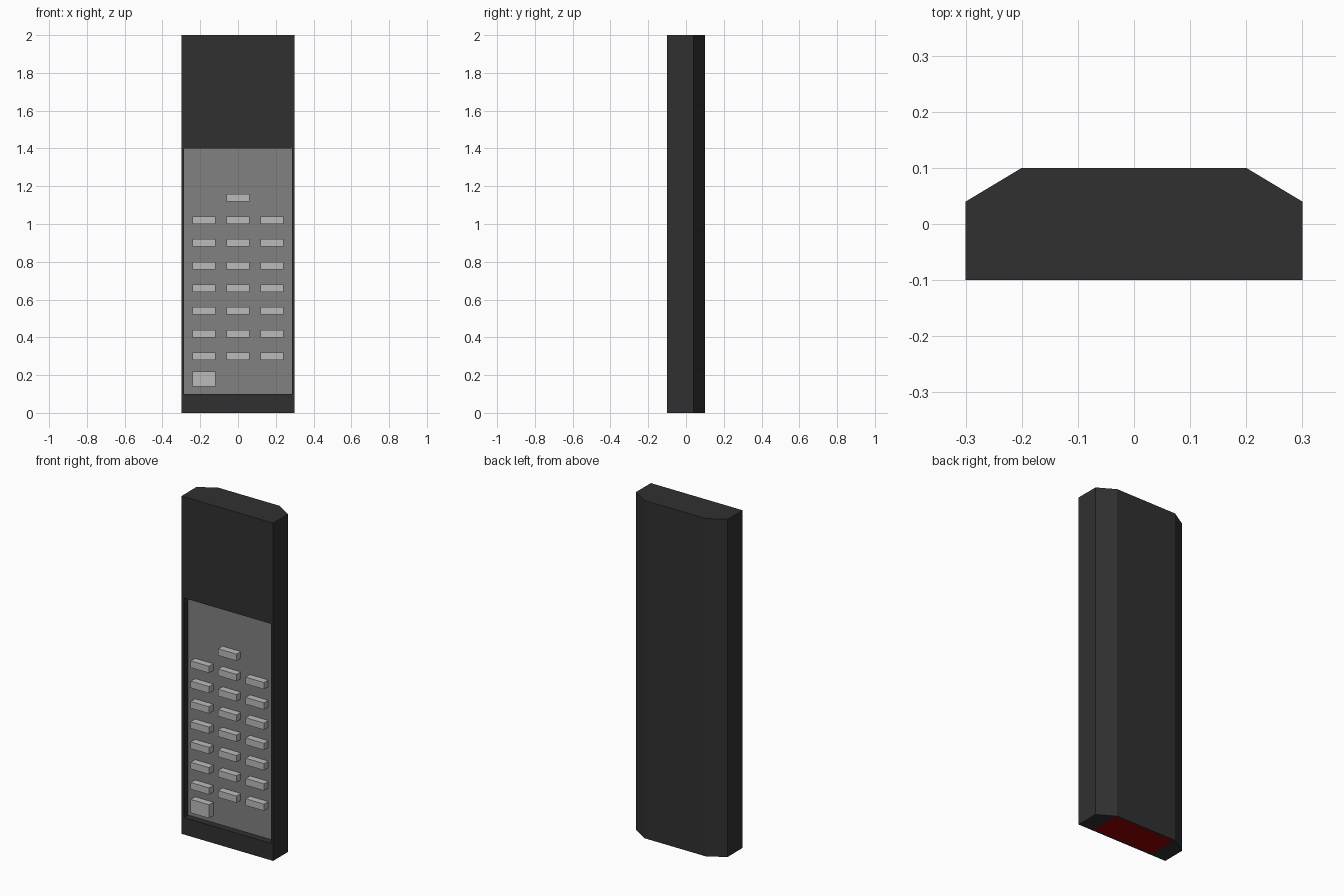
import bpy, bmesh

if "Cube" in bpy.data.objects:
    bpy.data.objects.remove(bpy.data.objects["Cube"])

def paint(obj, name, rgb):
    m = bpy.data.materials.get(name) or bpy.data.materials.new(name)
    m.diffuse_color = (*rgb, 1)
    m.use_nodes = True
    m.node_tree.nodes["Principled BSDF"].inputs["Base Color"].default_value = m.diffuse_color
    obj.data.materials.append(m)

def box(name, lo, hi):
    bm = bmesh.new()
    bmesh.ops.create_cube(bm, size=1)
    for v in bm.verts:
        v.co = [lo[i] + (v.co[i] + 0.5) * (hi[i] - lo[i]) for i in range(3)]
    me = bpy.data.meshes.new(name)
    bm.to_mesh(me)
    bm.free()
    obj = bpy.data.objects.new(name, me)
    bpy.context.collection.objects.link(obj)
    return obj

def cut(target, cutter):
    cutter.hide_render = True
    cutter.hide_viewport = True
    mod = target.modifiers.new(cutter.name, 'BOOLEAN')
    mod.operation = 'DIFFERENCE'
    mod.solver = 'EXACT'
    mod.object = cutter

# Body: bevelled-back profile extruded upwards
profile = [(-0.3, -0.1), (0.3, -0.1), (0.3, 0.04), (0.2, 0.1), (-0.2, 0.1), (-0.3, 0.04)]
bm = bmesh.new()
face = bm.faces.new([bm.verts.new((x, y, 0)) for x, y in profile])
ext = bmesh.ops.extrude_face_region(bm, geom=[face])
bmesh.ops.translate(bm, vec=(0, 0, 2),
                    verts=[g for g in ext['geom'] if isinstance(g, bmesh.types.BMVert)])
bmesh.ops.recalc_face_normals(bm, faces=bm.faces)
me = bpy.data.meshes.new("body")
bm.to_mesh(me)
bm.free()
body = bpy.data.objects.new("body", me)
bpy.context.collection.objects.link(body)
paint(body, "black_plastic", (0.03, 0.03, 0.03))

# Recesses for the keypad and the bottom window
cut(body, box("keypad_cutter", (-0.285, -0.2, 0.1), (0.285, -0.055, 1.4)))
cut(body, box("window_cutter", (-0.2, -0.09, -0.1), (0.2, 0.09, 0.01)))

# Keypad panel on the recess floor
panel = box("keypad_panel", (-0.285, -0.06, 0.1), (0.285, -0.055, 1.4))
paint(panel, "panel_grey", (0.22, 0.22, 0.22))

# Red window in the bottom end
window = box("bottom_window", (-0.2, -0.09, 0.0), (0.2, 0.09, 0.01))
paint(window, "dark_red", (0.3, 0.0, 0.0))

# Buttons: seven full rows, one extra at the top centre, one tall at the bottom left
def button(x, z, half_height=0.02):
    b = box("button", (x - 0.06, -0.1, z - half_height), (x + 0.06, -0.06, z + half_height))
    paint(b, "button_grey", (0.5, 0.5, 0.5))

for row in range(7):
    for x in (-0.18, 0, 0.18):
        button(x, 0.3 + 0.12 * row)
button(0, 1.14)
button(-0.18, 0.18, 0.04)
